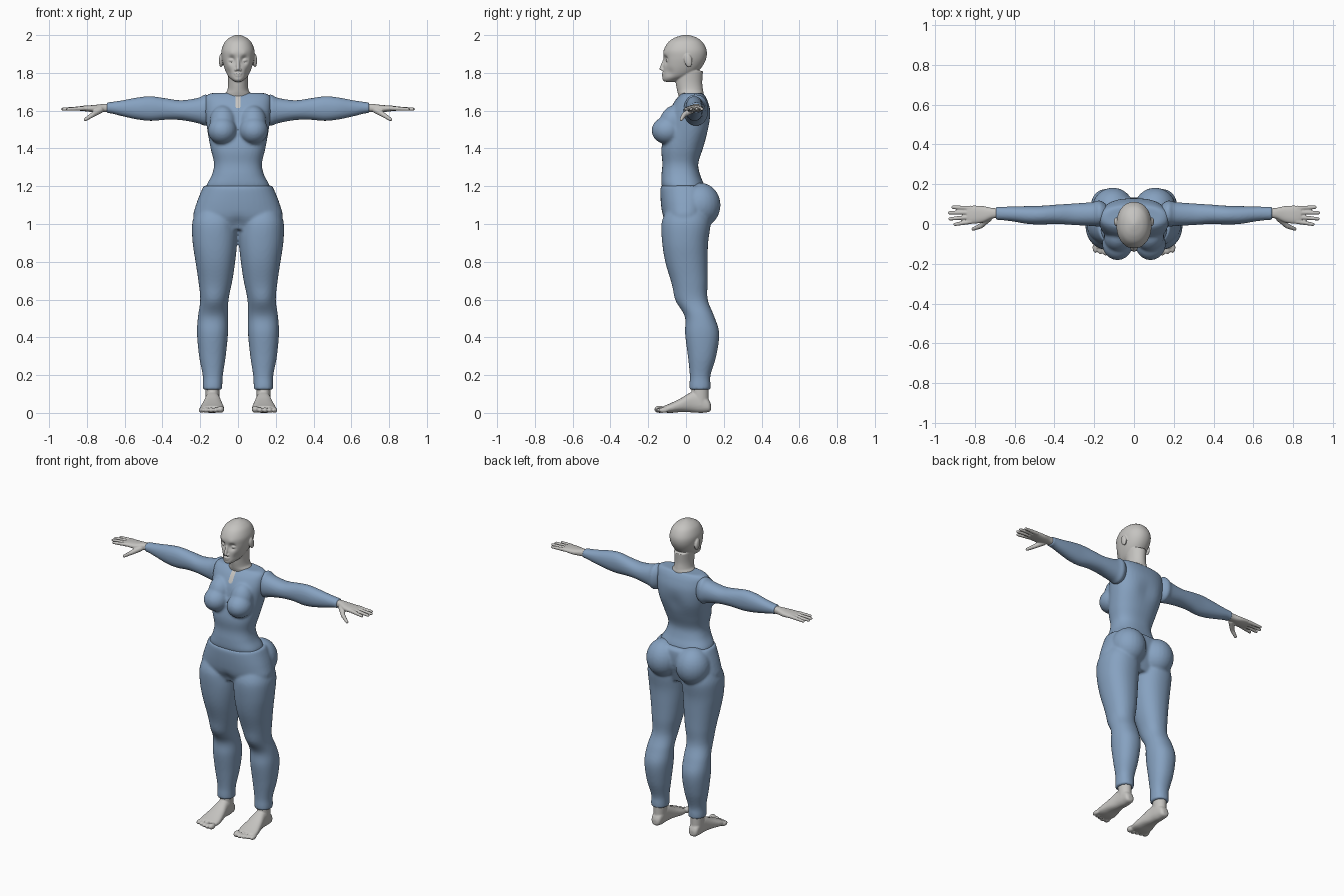
import bpy, bmesh, math
from mathutils import Matrix, Vector

cube = bpy.data.objects.get("Cube")
if cube:
    bpy.data.objects.remove(cube, do_unlink=True)


def material(name, color):
    mat = bpy.data.materials.new(name)
    mat.use_nodes = True
    mat.diffuse_color = color
    mat.node_tree.nodes["Principled BSDF"].inputs["Base Color"].default_value = color
    return mat


skin = material("pale grey skin", (0.56, 0.55, 0.53, 1))
cloth = material("blue cloth", (0.24, 0.36, 0.53, 1))


def spline(p, q, r, s, t):
    """Smooth blend between q and r."""
    return q + 0.5 * t * (r - p + t * (2*p - 5*q + 4*r - s + t * (3 * (q - r) + s - p)))


def loft(bm, axis, rows, power=2.0, sides=40, steps=5):
    """Skin oval sections; each row is position, a-min, a-max, b-min, b-max in hundredths."""
    last = len(rows) - 1
    sections = []
    for i in range(last):
        around = [rows[max(i - 1, 0)], rows[i], rows[i + 1], rows[min(i + 2, last)]]
        for k in range(steps):
            sections.append([spline(*v, k / steps) for v in zip(*around)])
    sections.append(rows[last])
    rings = []
    for row in sections:
        t, a0, a1, b0, b1 = [v / 100 for v in row]
        ring = []
        for k in range(sides):
            angle = math.tau * k / sides
            c, s = math.cos(angle), math.sin(angle)
            a = (a0 + a1) / 2 + (a1 - a0) / 2 * math.copysign(abs(c) ** (2 / power), c)
            b = (b0 + b1) / 2 + (b1 - b0) / 2 * math.copysign(abs(s) ** (2 / power), s)
            ring.append(bm.verts.new({"X": (t, a, b), "Y": (a, t, b), "Z": (a, b, t)}[axis]))
        rings.append(ring)
    for low, high in zip(rings, rings[1:]):
        for k in range(sides):
            j = (k + 1) % sides
            bm.faces.new((low[k], low[j], high[j], high[k]))
    bm.faces.new(rings[0])
    bm.faces.new(rings[-1])


def ball(bm, centre, radii, tilt=0.0):
    matrix = (Matrix.Translation(centre) @ Matrix.Rotation(tilt, 4, "X")
              @ Matrix.Diagonal((*radii, 1)))
    bmesh.ops.create_uvsphere(bm, u_segments=24, v_segments=16, radius=1, matrix=matrix)


def capsule(bm, start, end, r0, r1):
    start, end = Vector(start), Vector(end)
    way = end - start
    matrix = Matrix.Translation((start + end) / 2) @ way.to_track_quat("Z", "Y").to_matrix().to_4x4()
    bmesh.ops.create_cone(bm, cap_ends=True, segments=16, radius1=r0, radius2=r1,
                          depth=way.length, matrix=matrix)
    ball(bm, start, (r0,) * 3)
    ball(bm, end, (r1,) * 3)


def push(bm, centre, radius, offset):
    """Move the surface around a point with a soft falloff."""
    for v in bm.verts:
        d = (v.co - Vector(centre)).length / radius
        v.co += Vector(offset) * math.exp(-d * d)


def mirror(bm):
    copy = bmesh.ops.duplicate(bm, geom=bm.verts[:] + bm.edges[:] + bm.faces[:])["geom"]
    for v in copy:
        if isinstance(v, bmesh.types.BMVert):
            v.co.x *= -1


def finish(bm, name, mat, voxel, smooth, side=1):
    """Fuse the shells into one smooth skin."""
    for v in bm.verts:
        v.co.x *= side
    bmesh.ops.recalc_face_normals(bm, faces=bm.faces[:])
    mesh = bpy.data.meshes.new(name)
    bm.to_mesh(mesh)
    bm.free()
    mesh.materials.append(mat)
    obj = bpy.data.objects.new(name, mesh)
    bpy.context.collection.objects.link(obj)
    fuse = obj.modifiers.new("Fuse", "REMESH")
    fuse.mode = "VOXEL"
    fuse.voxel_size = voxel
    fuse.use_smooth_shade = True
    soften = obj.modifiers.new("Soften", "SMOOTH")
    soften.factor = 0.5
    soften.iterations = smooth
    return obj


# Shirt: bust plus torso
bm = bmesh.new()
ball(bm, (0.083, -0.1, 1.495), (0.077, 0.082, 0.073))
ball(bm, (0.08, -0.07, 1.54), (0.07, 0.07, 0.09), -0.3)
mirror(bm)
loft(bm, "Z", [
    (118, -17, 17, -12, 10), (121, -16.5, 16.5, -13, 9.5), (126, -13.8, 13.8, -13, 7.5),
    (132, -12.7, 12.7, -12.5, 6.5), (140, -14.5, 14.5, -13, 9), (150, -16.3, 16.3, -11, 12.5),
    (159, -17.5, 17.5, -9, 13), (165, -17.6, 17.6, -6, 11.5), (168, -16.8, 16.8, -3.5, 10),
    (169.3, -14, 14, -2, 9)], power=2.4)
push(bm, (0, 0.13, 1.5), 0.06, (0, -0.012, 0))
shirt = finish(bm, "shirt", cloth, 0.008, 5)

# Keyhole slit below the collar, laid on the shirt
bm = bmesh.new()
bmesh.ops.create_grid(bm, x_segments=6, y_segments=16, size=1,
                      matrix=Matrix.Translation((0, -0.3, 1.65)) @ Matrix.Rotation(math.pi / 2, 4, "X")
                      @ Matrix.Diagonal((0.014, 0.037, 1, 1)))
for v in bm.verts:
    if v.co.z < 1.62:
        v.co.x *= 0.7
mesh = bpy.data.meshes.new("collar_slit")
bm.to_mesh(mesh)
bm.free()
mesh.materials.append(skin)
slit = bpy.data.objects.new("collar_slit", mesh)
bpy.context.collection.objects.link(slit)
wrap = slit.modifiers.new("Wrap", "SHRINKWRAP")
wrap.target = shirt
wrap.wrap_method = "PROJECT"
wrap.use_project_y = True
wrap.use_positive_direction = True
wrap.offset = 0.003

# Trousers: legs and seat, then the pelvis
bm = bmesh.new()
loft(bm, "Z", [
    (106, 3, 22.5, -11, 12), (100, 0.5, 24.3, -13, 13), (90, 0.5, 24, -12.6, 11.7),
    (80, 1.5, 22.5, -11, 11.5), (70, 3, 21, -8, 11.5), (60, 5, 20, -4.5, 11.5),
    (51, 5.3, 21.2, -0.5, 15), (42, 5.3, 21.7, -0.5, 17.6), (30, 6.5, 20.6, 1, 16),
    (20, 8, 18.7, 2, 13), (15, 8.3, 18.6, 1.8, 13), (12.2, 8.3, 18.6, 1.8, 13)], power=2.2)
push(bm, (0.13, -0.03, 0.6), 0.06, (0, -0.014, 0))
ball(bm, (0.106, 0.075, 1.1), (0.106, 0.108, 0.118))
mirror(bm)
loft(bm, "Z", [
    (120.3, -18, 18, -13, 11), (118, -19.2, 19.2, -13.6, 13), (110, -22.3, 22.3, -13.2, 13),
    (103, -23.5, 23.5, -12, 11), (97, -18, 18, -9, 9)], power=2.3)
push(bm, (0, -0.13, 0.99), 0.04, (0, 0.02, 0))
finish(bm, "trousers", cloth, 0.008, 5)

# Head and neck with the face
bm = bmesh.new()
loft(bm, "Z", [
    (175.3, -1.8, 1.8, -11.2, -6), (176.3, -3.2, 3.2, -12.3, -3), (178, -5, 5, -12.4, 2),
    (180.5, -6.4, 6.4, -12.2, 6), (184, -7.7, 7.7, -12, 9), (188, -8.6, 8.6, -12, 10.8),
    (192, -8.7, 8.7, -11.8, 10.9), (196, -7.2, 7.2, -9.6, 9), (198.3, -5, 5, -6.6, 6.3),
    (199.6, -2.5, 2.5, -3.2, 3.2), (200.2, -0.5, 0.5, -0.5, 0.5)], power=2.15, sides=72, steps=8)
for side in (1, -1):
    push(bm, (side * 0.034, -0.115, 1.868), 0.02, (0, 0.02, 0))
    push(bm, (side * 0.055, -0.09, 1.8), 0.025, (-side * 0.005, 0.004, 0))
    push(bm, (side * 0.035, -0.12, 1.9), 0.018, (0, -0.004, 0))
    ball(bm, (side * 0.034, -0.092, 1.866), (0.017, 0.014, 0.01))
    ball(bm, (side * 0.011, -0.122, 1.816), (0.008, 0.01, 0.007))
    ball(bm, (side * 0.09, 0.012, 1.865), (0.011, 0.021, 0.036), 0.2)
capsule(bm, (0, -0.112, 1.872), (0, -0.131, 1.823), 0.008, 0.01)
ball(bm, (0, -0.119, 1.796), (0.022, 0.01, 0.006))
ball(bm, (0, -0.118, 1.785), (0.019, 0.01, 0.006))
loft(bm, "Z", [
    (165, -8, 8, -3, 9.5), (169, -6.8, 6.8, -4.3, 9.4), (171, -5.6, 5.6, -4.8, 9),
    (175, -5.2, 5.2, -5.5, 8.6), (181, -5.5, 5.5, -6, 9)])
finish(bm, "head", skin, 0.004, 3)

for word, side in (("left", 1), ("right", -1)):
    # Sleeve
    bm = bmesh.new()
    loft(bm, "X", [
        (14, 0, 10, 154, 167), (17.3, -1.2, 11.8, 152, 168.6), (21, -1, 11, 153.3, 166.8),
        (30, -0.5, 10.3, 155, 165.5), (38, 0, 9.8, 155.2, 166.5), (46, -0.2, 9.2, 154.6, 167.6),
        (53, 0, 9, 155.3, 167), (61, 1.3, 8.8, 157, 165.5), (67, 2, 8.6, 158.5, 164.6),
        (69.5, 2, 8.6, 158.6, 164.4)], power=2.15)
    finish(bm, word + "_sleeve", cloth, 0.006, 4, side)

    # Hand with four fingers and a thumb
    bm = bmesh.new()
    loft(bm, "X", [
        (66, 3, 7.8, 159.3, 163.7), (71, 2.8, 8, 159.3, 163.6), (76, 0.8, 9, 159.2, 163),
        (81, 0.2, 9.2, 159.7, 162.7), (84, 0.8, 8.8, 160, 162.3)], power=2.4)
    for y0, y1, tip in ((0.08, 0.084, 0.91), (0.058, 0.056, 0.928),
                        (0.035, 0.026, 0.925), (0.012, -0.002, 0.9)):
        capsule(bm, (0.82, y0, 1.612), (tip, y1, 1.608), 0.012, 0.0085)
    capsule(bm, (0.73, 0.03, 1.603), (0.77, -0.01, 1.578), 0.018, 0.013)
    capsule(bm, (0.77, -0.01, 1.578), (0.808, -0.025, 1.553), 0.013, 0.009)
    finish(bm, word + "_hand", skin, 0.004, 2, side)

    # Foot with ankle and toes
    bm = bmesh.new()
    loft(bm, "Y", [
        (13.2, 12, 15, 1.5, 4.5), (12, 10.5, 16.5, 0.5, 7), (8, 9.8, 17, 0, 11),
        (3, 9.4, 17.5, 0.3, 11), (-3, 8.2, 18.9, 0.4, 7.6), (-8, 7.4, 20, 0, 5.2),
        (-12, 7.8, 20, 0.2, 3.6)], power=2.4)
    loft(bm, "Z", [
        (4, 10, 17, 3, 12), (9, 9.8, 17.2, 3, 12), (13, 9.7, 17.3, 3, 12), (17, 9.7, 17.3, 3, 12)])
    for k in range(5):
        size = 0.019 if k == 0 else 0.0145
        reach = -0.14 + 0.007 * max(k - 1, 0)
        ball(bm, (0.092 + 0.0255 * k, reach, size), (size, 0.027, size))
    finish(bm, word + "_foot", skin, 0.005, 2, side)
